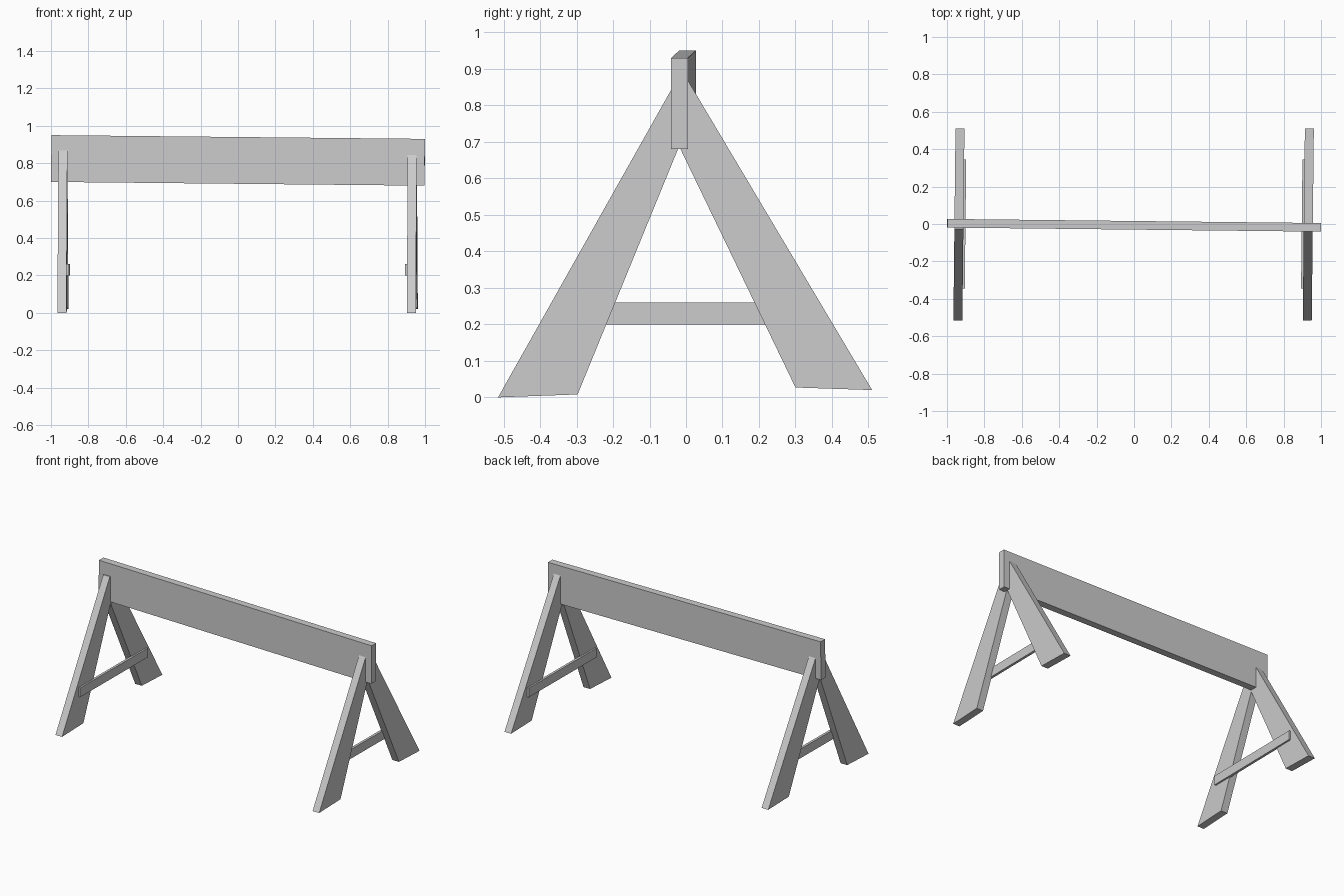
import bpy, bmesh

if "Cube" in bpy.data.objects:
    bpy.data.objects.remove(bpy.data.objects["Cube"])

YAW = 0.011  # the whole model is turned very slightly


def plate(name, profile, x0, x1):
    """Extrude a y-z outline from x0 to x1."""
    bm = bmesh.new()
    a = [bm.verts.new((x0 + YAW * y, y, z)) for y, z in profile]
    b = [bm.verts.new((x1 + YAW * y, y, z)) for y, z in profile]
    n = len(profile)
    bm.faces.new(a)
    bm.faces.new(b)
    for i in range(n):
        j = (i + 1) % n
        bm.faces.new((a[i], a[j], b[j], b[i]))
    bmesh.ops.recalc_face_normals(bm, faces=bm.faces)
    mesh = bpy.data.meshes.new(name)
    bm.to_mesh(mesh)
    bm.free()
    obj = bpy.data.objects.new(name, mesh)
    bpy.context.collection.objects.link(obj)
    return obj


# Top beam, dipping slightly toward the right
bpy.ops.mesh.primitive_cube_add(size=1, location=(0, -0.007, 0.815))
beam = bpy.context.object
beam.name = "top_beam"
beam.scale = (1.997, 0.046, 0.25)
beam.rotation_euler = (0, 0.01, -YAW)

# Outlines of the splayed tapering legs and the brace
front = [(-0.515, 0), (-0.297, 0.008), (-0.018, 0.69), (0, 0.72),
         (0, 0.865), (-0.027, 0.867)]
back = [(0.51, 0.02), (0.30, 0.027), (-0.016, 0.682), (-0.016, 0.72),
        (0.003, 0.872)]
brace = [(-0.345, 0.2), (0.345, 0.2), (0.345, 0.26), (-0.345, 0.26)]

# One A-frame at each end, brace on the inner side
for side, outer, inner in (("left", -0.96, -0.912), ("right", 0.956, 0.908)):
    d = 0.011 if side == "left" else -0.011
    plate(side + "_front_leg", front, outer, inner)
    plate(side + "_back_leg", back, outer, inner)
    plate(side + "_brace", brace, inner - d * 0.5, inner + d)
